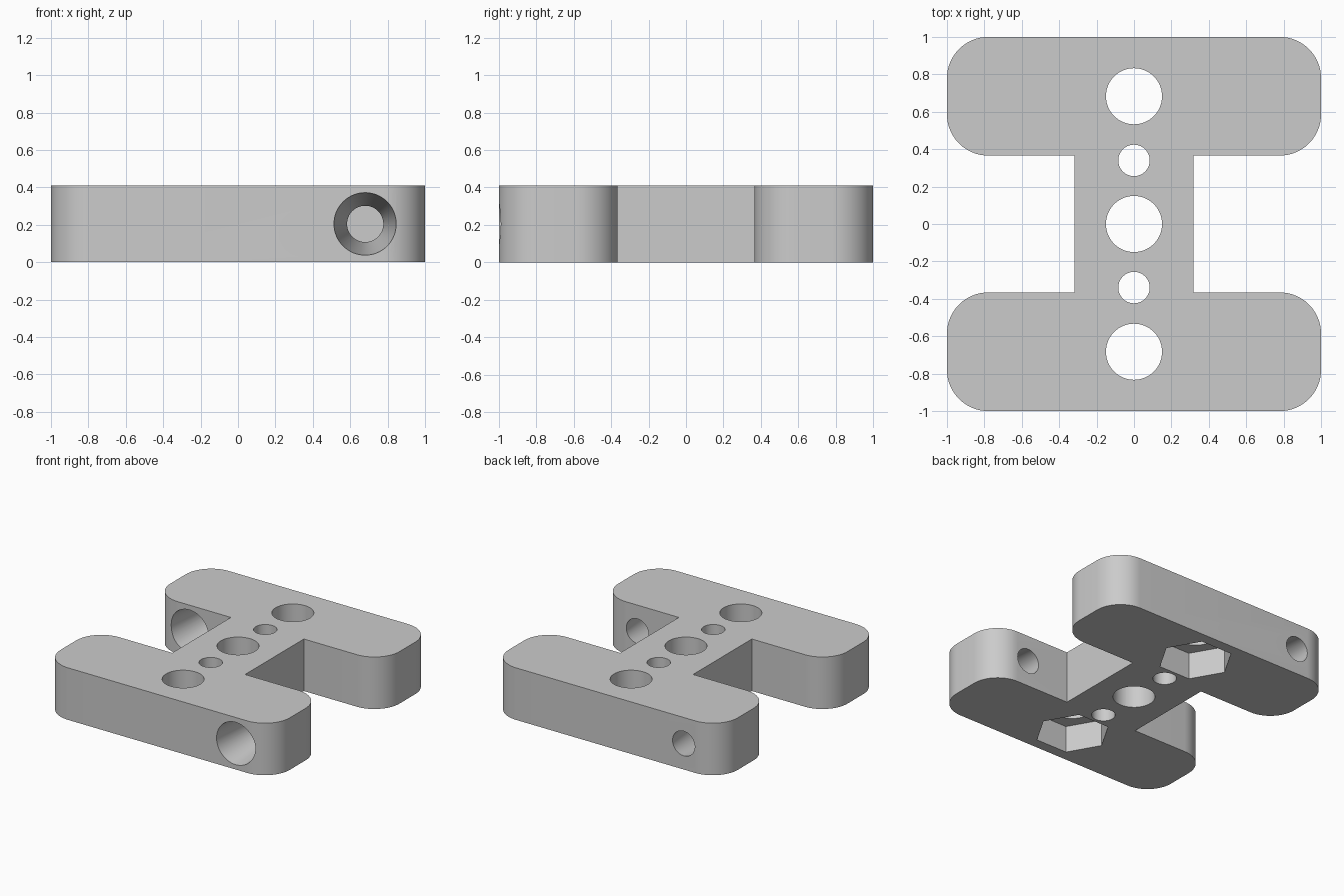
import bpy, bmesh, math
from mathutils import Matrix, Vector

cube = bpy.data.objects.get("Cube")
if cube:
    bpy.data.objects.remove(cube, do_unlink=True)

HEIGHT = 0.41      # plate thickness
INNER = 0.366      # inner side of each crossbar
WAIST = 0.318      # half width of the central web
ROUND = 0.22       # crossbar corner radius
BAR_Y = (1 + INNER) / 2

grey = bpy.data.materials.new("light_grey")
grey.use_nodes = True
grey.diffuse_color = (0.6, 0.6, 0.6, 1)
grey.node_tree.nodes["Principled BSDF"].inputs["Base Color"].default_value = (0.6, 0.6, 0.6, 1)


def corner(cx, cy, start):
    """Quarter circle, counter-clockwise from the start angle."""
    steps = 16
    angles = [math.radians(start + 90 * i / steps) for i in range(steps + 1)]
    return [Vector((cx + ROUND * math.cos(a), cy + ROUND * math.sin(a), 0)) for a in angles]


# H-shaped outline: the back half, then the same points turned half round
side = 1 - ROUND
half = [Vector((WAIST, INNER, 0))]
half += corner(side, INNER + ROUND, -90) + corner(side, side, 0)
half += corner(-side, side, 90) + corner(-side, INNER + ROUND, 180)
half.append(Vector((-WAIST, INNER, 0)))
outline = half + [Vector((-p.x, -p.y, 0)) for p in half]

bm = bmesh.new()
face = bm.faces.new([bm.verts.new(p) for p in outline])
top = bmesh.ops.extrude_face_region(bm, geom=[face])
bmesh.ops.translate(bm, vec=(0, 0, HEIGHT),
                    verts=[v for v in top["geom"] if isinstance(v, bmesh.types.BMVert)])
bmesh.ops.recalc_face_normals(bm, faces=bm.faces)
mesh = bpy.data.meshes.new("h_plate")
bm.to_mesh(mesh)
bm.free()
plate = bpy.data.objects.new("h_plate", mesh)
bpy.context.collection.objects.link(plate)
mesh.materials.append(grey)

cutters = []


def cutter(name, start, end, r1, r2, sides=64):
    """Cone or prism between two points, subtracted from the plate."""
    start, end = Vector(start), Vector(end)
    axis = end - start
    turn = axis.to_track_quat("Z", "Y").to_matrix().to_4x4()
    b = bmesh.new()
    bmesh.ops.create_cone(b, cap_ends=True, segments=sides, radius1=r1, radius2=r2,
                          depth=axis.length,
                          matrix=Matrix.Translation((start + end) / 2) @ turn)
    me = bpy.data.meshes.new(name)
    b.to_mesh(me)
    b.free()
    me.materials.append(grey)
    ob = bpy.data.objects.new(name, me)
    bpy.context.collection.objects.link(ob)
    ob.hide_render = True
    mod = plate.modifiers.new(name, "BOOLEAN")
    mod.operation, mod.solver, mod.object = "DIFFERENCE", "EXACT", ob
    cutters.append(ob)
    return ob


# Vertical holes along the centre line
for y, r in ((-BAR_Y, 0.15), (-0.34, 0.084), (0, 0.15), (0.34, 0.084), (BAR_Y, 0.15)):
    cutter("vertical_hole", (0, y, -0.1), (0, y, HEIGHT + 0.1), r, r)

# Hexagonal nut pockets on the underside, corners pointing to the sides
for y in (-BAR_Y, BAR_Y):
    pocket = cutter("nut_pocket", (0, y, -0.2), (0, y, 0.21), 0.27, 0.27, 6)
    if max(v.co.x for v in pocket.data.vertices) < 0.26:
        centre = Matrix.Translation((0, y, 0))
        pocket.data.transform(centre @ Matrix.Rotation(math.radians(30), 4, "Z") @ centre.inverted())

# Tapered holes through the crossbars, wide at the front; ends overshoot the bar
WIDE, NARROW, OVER = 0.167, 0.097, 0.05
grow = (WIDE - NARROW) / (1 - INNER) * OVER
for x, front, back in ((0.68, -1, -INNER), (-0.68, INNER, 1)):
    cutter("tapered_hole", (x, front - OVER, HEIGHT / 2), (x, back + OVER, HEIGHT / 2),
           WIDE + grow, NARROW - grow)

# Bake the cuts, remove the cutters and smooth the round walls
bpy.context.view_layer.update()
graph = bpy.context.evaluated_depsgraph_get()
baked = bpy.data.meshes.new_from_object(plate.evaluated_get(graph))
plate.modifiers.clear()
plate.data = baked
for ob in cutters:
    bpy.data.objects.remove(ob, do_unlink=True)

bpy.ops.object.select_all(action="DESELECT")
plate.select_set(True)
bpy.context.view_layer.objects.active = plate
bpy.ops.object.shade_smooth_by_angle(angle=math.radians(30))
